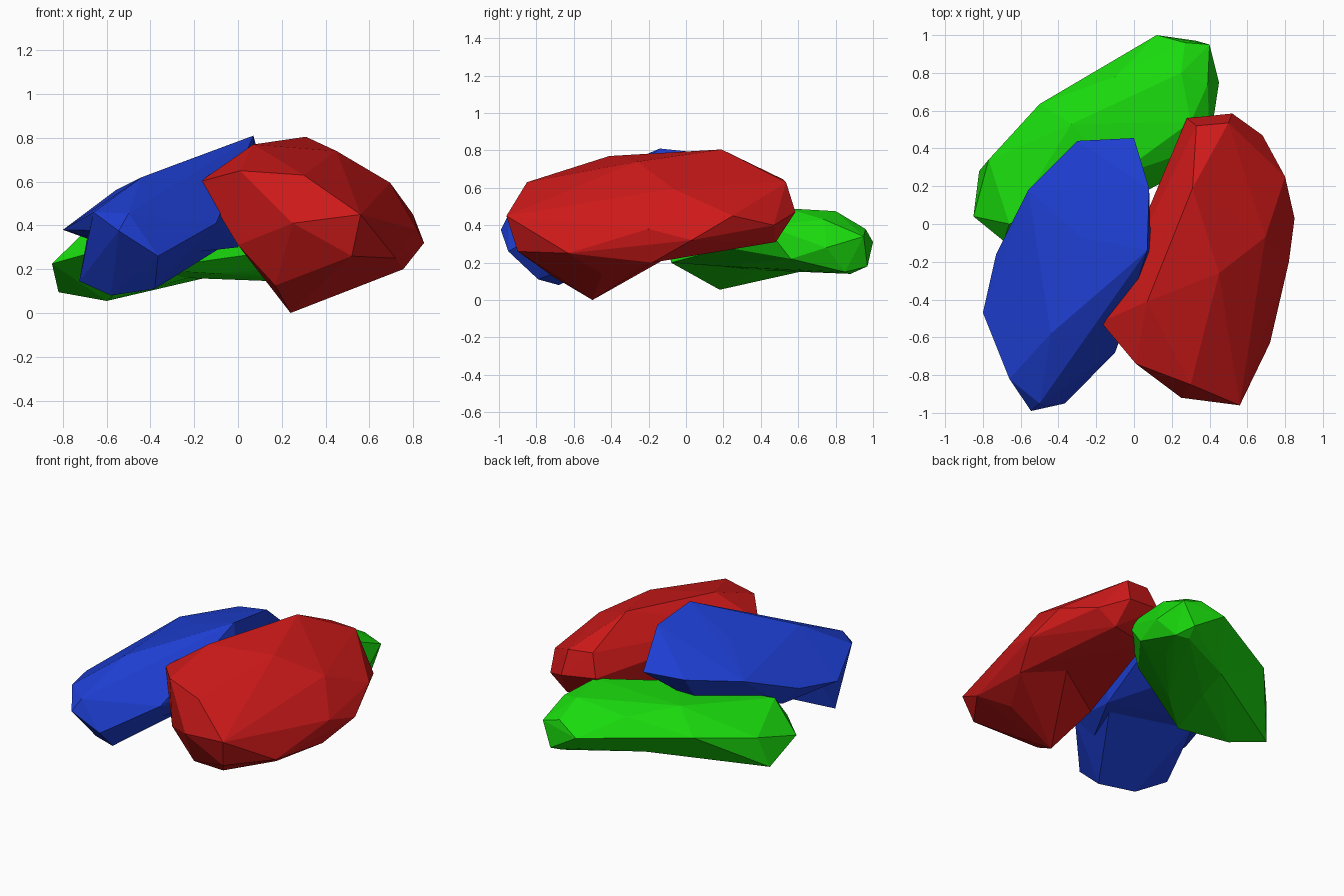
import bpy, bmesh


def material(name, rgb):
    m = bpy.data.materials.new(name)
    m.diffuse_color = (*rgb, 1)
    return m


def hull(name, points, mat):
    bm = bmesh.new()
    bmesh.ops.convex_hull(bm, input=[bm.verts.new(p) for p in points])
    bmesh.ops.delete(bm, geom=[v for v in bm.verts if not v.link_faces], context='VERTS')
    bmesh.ops.recalc_face_normals(bm, faces=bm.faces[:])
    me = bpy.data.meshes.new(name)
    bm.to_mesh(me)
    bm.free()
    me.materials.append(mat)
    ob = bpy.data.objects.new(name, me)
    bpy.context.collection.objects.link(ob)
    return ob


def stone(name, mat, body, foot):
    """Faceted stone: a convex body united with a convex lump it stands on."""
    ob = hull(name, body, mat)
    lump = hull(name + "_foot", foot, mat)
    mod = ob.modifiers.new("join_foot", 'BOOLEAN')
    mod.operation = 'UNION'
    mod.solver = 'EXACT'
    mod.object = lump
    bpy.context.view_layer.objects.active = ob
    bpy.ops.object.modifier_apply(modifier=mod.name)
    bpy.data.objects.remove(lump)


red = material("red", (0.62, 0.010, 0.010))
blue = material("blue", (0.013, 0.05, 0.66))
green = material("green", (0.010, 0.70, 0.004))

# right stone, resting on its front foot
stone("red_stone", red, [
    (-.175, -.52, .60), (.01, -.74, .65), (.07, -.41, .77), (.31, .19, .805),
    (.30, -.85, .63), (.56, -.96, .45), (.25, -.92, .41), (.52, -.90, .26),
    (0, -.70, .31), (0, -.41, .31), (-.06, -.48, .43), (.45, -.26, .74),
    (.695, -.07, .595), (.72, -.63, .25), (.82, -.20, .38), (.85, .03, .32),
    (.755, -.18, .20), (.68, 0, .23), (.80, .25, .45), (.68, .47, .40),
    (.52, .585, .47), (.50, .535, .63), (.33, .52, .645), (.28, .56, .50),
    (.55, .48, .31), (.25, .40, .33), (.10, .10, .55)], [
    (.17, -.71, .125), (.24, -.50, 0), (.60, -.45, .14), (.72, -.63, .25),
    (.755, -.18, .20), (.50, -.04, .26), (0, -.41, .31), (-.05, -.48, .43),
    (0, -.70, .31), (.25, -.92, .41), (.52, -.90, .26), (.60, -.30, .45)])

# left stone, leaning over the other two
stone("blue_stone", blue, [
    (-.80, -.47, .38), (-.66, -.82, .46), (-.50, -.95, .455), (-.545, -.99, .375),
    (-.365, -.95, .26), (-.44, -.58, .62), (-.28, -.07, .68), (.07, -.14, .81),
    (.08, .19, .775), (0, .455, .58), (-.30, .44, .60), (-.56, .18, .56),
    (-.73, -.16, .43), (-.65, -.10, .33), (-.69, -.45, .34), (-.10, -.68, .41),
    (.09, -.15, .60), (0, -.25, .30), (.06, .25, .50), (-.30, .30, .40)], [
    (-.38, -.79, .11), (-.58, -.68, .08), (-.725, -.55, .145), (-.66, -.82, .46),
    (-.545, -.99, .375), (-.365, -.95, .26), (-.10, -.68, .41), (-.06, -.30, .31),
    (-.62, -.17, .335), (-.69, -.45, .34), (-.40, -.60, .50)])

# back stone, lying lowest
stone("green_stone", green, [
    (-.85, .04, .225), (-.69, -.09, .27), (-.66, 0, .41), (-.77, .34, .30),
    (-.50, .635, .34), (.12, 1.0, .31), (.40, .95, .34), (.27, .96, .38),
    (.25, .80, .475), (.39, .74, .43), (.45, .75, .28), (.38, .85, .15),
    (.30, .88, .14), (.33, .97, .18), (.42, .56, .22), (.40, .42, .40),
    (.30, .54, .49), (-.33, .53, .47), (-.10, .78, .43), (-.10, .25, .47),
    (-.42, -.08, .20), (.15, .22, .28), (.25, .60, .17), (-.15, .65, .16),
    (-.23, .38, .16), (-.11, .20, .18)], [
    (-.82, .28, .095), (-.60, .18, .055), (-.85, .04, .225), (-.69, -.09, .27),
    (-.42, -.08, .20), (-.23, .38, .16), (-.15, .65, .16), (-.50, .635, .34),
    (-.77, .34, .30), (-.50, .25, .35)])
